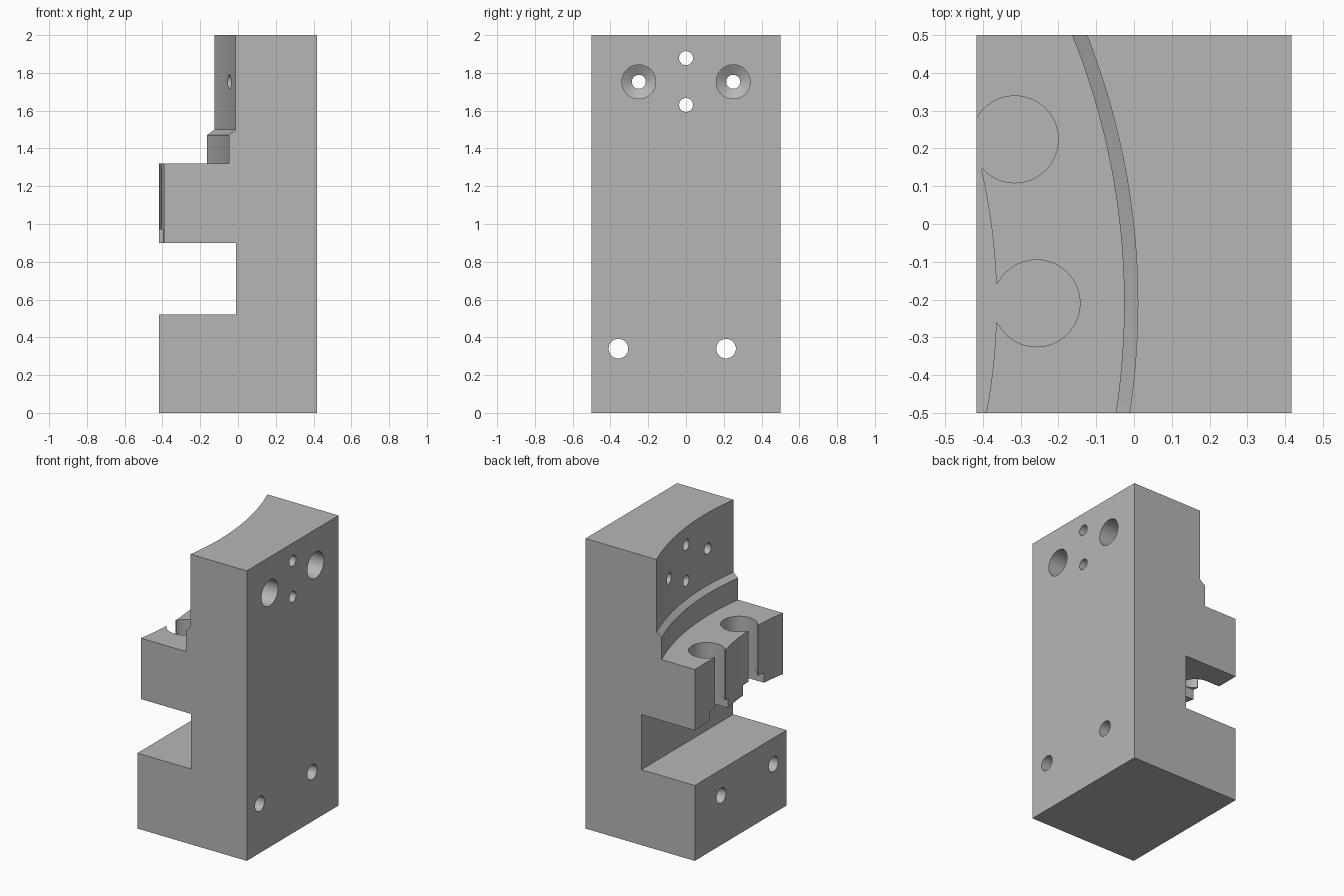
import bpy
import bmesh
import math
from mathutils import Matrix, Vector

cube = bpy.data.objects.get("Cube")
if cube:
    bpy.data.objects.remove(cube, do_unlink=True)

X, Y = 0.417, 0.5            # half width and half depth
AXIS = Vector((-1.924, -0.21, 0))   # shared centre of the curved walls

grey = bpy.data.materials.new("machined grey")
grey.use_nodes = True
colour = (0.47, 0.47, 0.47, 1)
grey.diffuse_color = colour
grey.node_tree.nodes["Principled BSDF"].inputs["Base Color"].default_value = colour


def finish(name, bm):
    bmesh.ops.recalc_face_normals(bm, faces=bm.faces)
    mesh = bpy.data.meshes.new(name)
    bm.to_mesh(mesh)
    bm.free()
    mesh.materials.append(grey)
    obj = bpy.data.objects.new(name, mesh)
    bpy.context.collection.objects.link(obj)
    return obj


def lathe(name, profile, segments, matrix):
    """Solid of revolution from (radius, height) pairs, closed at both ends."""
    bm = bmesh.new()
    rings = []
    for r, h in profile:
        angles = [math.tau * i / segments for i in range(segments)]
        rings.append([bm.verts.new(matrix @ Vector((r * math.cos(a), r * math.sin(a), h)))
                      for a in angles])
    for low, high in zip(rings, rings[1:]):
        for i in range(segments):
            j = (i + 1) % segments
            bm.faces.new((low[i], low[j], high[j], high[i]))
    bm.faces.new(rings[0][::-1])
    bm.faces.new(rings[-1])
    return finish(name, bm)


def box(name, size, matrix):
    bm = bmesh.new()
    bmesh.ops.create_cube(bm, size=1, matrix=matrix @ Matrix.Diagonal((*size, 1)))
    return finish(name, bm)


def cut(body, cutter):
    cutter.hide_render = True
    mod = body.modifiers.new("cut", 'BOOLEAN')
    mod.operation = 'DIFFERENCE'
    mod.solver = 'EXACT'
    mod.object = cutter
    bpy.context.view_layer.objects.active = body
    bpy.ops.object.modifier_apply(modifier=mod.name)
    bpy.data.objects.remove(cutter, do_unlink=True)


# Main block: side profile with the cross slot, extruded front to back
outline = [(-X, 0), (X, 0), (X, 2), (-X, 2), (-X, 0.9), (-0.01, 0.9), (-0.01, 0.52), (-X, 0.52)]
bm = bmesh.new()
face = bm.faces.new([bm.verts.new((x, -Y, z)) for x, z in outline])
extruded = bmesh.ops.extrude_face_region(bm, geom=[face])["geom"]
bmesh.ops.translate(bm, vec=(0, 2 * Y, 0),
                    verts=[v for v in extruded if isinstance(v, bmesh.types.BMVert)])
block = finish("mounting_block", bm)

# Stepped concave walls with a chamfer between the two upper radii
cut(block, lathe("curved_wall_cutter",
                 [(1.56, 0.8), (1.56, 1.32), (1.898, 1.32), (1.898, 1.47),
                  (1.934, 1.5), (1.934, 2.1)], 360, Matrix.Translation(AXIS)))

# Round pockets in the shelf, each with a narrow mouth and a wide slot below
for angle in (0, math.radians(15.1)):
    direction = Vector((math.cos(angle), math.sin(angle), 0))
    centre = AXIS + direction * 1.666
    cut(block, lathe("pocket_cutter", [(0.115, 0.8), (0.115, 1.4)], 64,
                     Matrix.Translation(centre)))
    middle = centre - direction * 0.14
    middle.z = 1.1
    cut(block, box("mouth_cutter", (0.18, 0.104, 0.6),
                   Matrix.Translation(middle) @ Matrix.Rotation(angle, 4, 'Z')))
    cut(block, box("under_slot_cutter", (0.3, 0.2298, 0.12),
                   Matrix.Translation((centre.x - 0.15, centre.y, 0.91))))


def drill(y, z, profile):
    cut(block, lathe("drill_cutter", profile, 40,
                     Matrix.Translation((0, y, z)) @ Matrix.Rotation(math.pi / 2, 4, 'Y')))


# Upper bolt holes: deep counterbore with a conical floor
for y in (-0.25, 0.25):
    drill(y, 1.753, [(0.037, -0.4), (0.037, 0.14), (0.09, 0.172), (0.09, 0.6)])

# Small through holes on the centre line
for z in (1.63, 1.878):
    drill(0, z, [(0.037, -0.4), (0.037, 0.6)])

# Lower through holes
for y in (-0.358, 0.212):
    drill(y, 0.34, [(0.052, -0.6), (0.052, 0.6)])

bpy.ops.object.select_all(action='DESELECT')
block.select_set(True)
bpy.context.view_layer.objects.active = block
bpy.ops.object.shade_smooth_by_angle(angle=math.radians(25))
